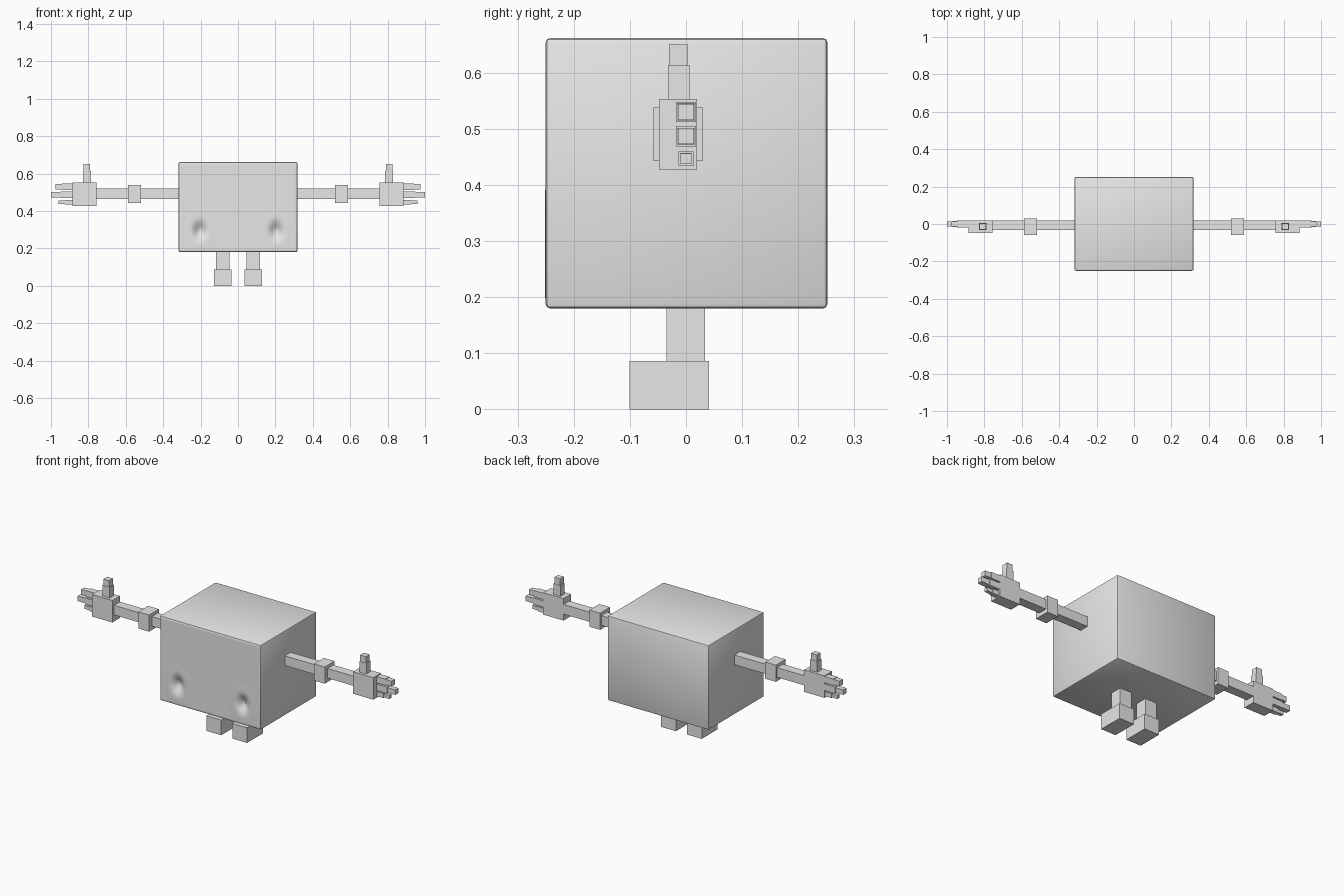
import bpy, bmesh, math

old = bpy.data.objects.get("Cube")
if old:
    bpy.data.objects.remove(old, do_unlink=True)

grey = bpy.data.materials.new("plain grey")
grey.use_nodes = True
grey.diffuse_color = (0.8, 0.8, 0.8, 1)
grey.node_tree.nodes["Principled BSDF"].inputs["Base Color"].default_value = (0.8, 0.8, 0.8, 1)


def finish(name, bm):
    bmesh.ops.recalc_face_normals(bm, faces=bm.faces)
    mesh = bpy.data.meshes.new(name)
    bm.to_mesh(mesh)
    bm.free()
    mesh.materials.append(grey)
    ob = bpy.data.objects.new(name, mesh)
    bpy.context.collection.objects.link(ob)
    return ob


def box_mesh(x, y, z):
    """Box between the low and high limits on each axis."""
    bm = bmesh.new()
    bmesh.ops.create_cube(bm, size=1)
    for v in bm.verts:
        for i, (lo, hi) in enumerate((x, y, z)):
            v.co[i] = lo if v.co[i] < 0 else hi
    return bm


def pair(name, x, y, z, tip=1.0):
    """Mirrored left and right boxes; tip narrows the outer end."""
    for side, sign in (("left", 1), ("right", -1)):
        bm = box_mesh(x, y, z)
        for v in bm.verts:
            if v.co.x > sum(x) / 2:
                v.co.y = sum(y) / 2 + (v.co.y - sum(y) / 2) * tip
                v.co.z = sum(z) / 2 + (v.co.z - sum(z) / 2) * tip
            v.co.x *= sign
        finish(f"{side}_{name}", bm)


# Body: softly bevelled box
front_y = -0.25
bm = box_mesh((-0.318, 0.318), (front_y, 0.252), (0.18, 0.662))
bmesh.ops.bevel(bm, geom=bm.edges[:], offset=0.008, segments=2,
                profile=0.5, affect='EDGES')

# Two smooth oval dimples with faint rims pressed into the front face
bm.normal_update()
front = max(bm.faces, key=lambda f: -f.normal.y * f.calc_area())
bmesh.ops.subdivide_edges(bm, edges=front.edges[:], cuts=63, use_grid_fill=True)
for v in bm.verts:
    if abs(v.co.y - front_y) < 1e-5:
        r2 = ((abs(v.co.x) - 0.204) / 0.038) ** 2 + ((v.co.z - 0.295) / 0.054) ** 2
        if r2 < 5:
            v.co.y += 0.026 * (1 - 0.65 * r2) * math.exp(-1.1 * r2)
body = finish("body", bm)
bpy.ops.object.select_all(action='DESELECT')
body.select_set(True)
bpy.context.view_layer.objects.active = body
bpy.ops.object.shade_smooth_by_angle(angle=math.radians(30))

# Arms and hands
pair("arm", (0.30, 0.76), (-0.033, 0.02), (0.465, 0.52))
pair("elbow", (0.519, 0.587), (-0.058, 0.03), (0.443, 0.538))
pair("palm", (0.757, 0.885), (-0.048, 0.02), (0.428, 0.553))
pair("thumb_base", (0.786, 0.830), (-0.032, 0.006), (0.55, 0.614))
pair("thumb_tip", (0.790, 0.826), (-0.030, 0.004), (0.614, 0.65))

# Fingers: base segment and slimmer tip
fingers = {"upper": (0.530, 0.018, 0.94, 0.977),
           "middle": (0.487, 0.018, 0.95, 1.0),
           "lower": (0.447, 0.013, 0.925, 0.96)}
for name, (z, half, knuckle, end) in fingers.items():
    pair(name + "_finger_base", (0.88, knuckle), (-half, half), (z - half, z + half))
    half -= 0.003
    pair(name + "_finger_tip", (knuckle, end), (-half, half), (z - half, z + half), 0.95)

# Legs and feet
pair("leg", (0.045, 0.118), (-0.035, 0.034), (0.08, 0.19))
pair("foot", (0.035, 0.128), (-0.101, 0.041), (0, 0.086))
